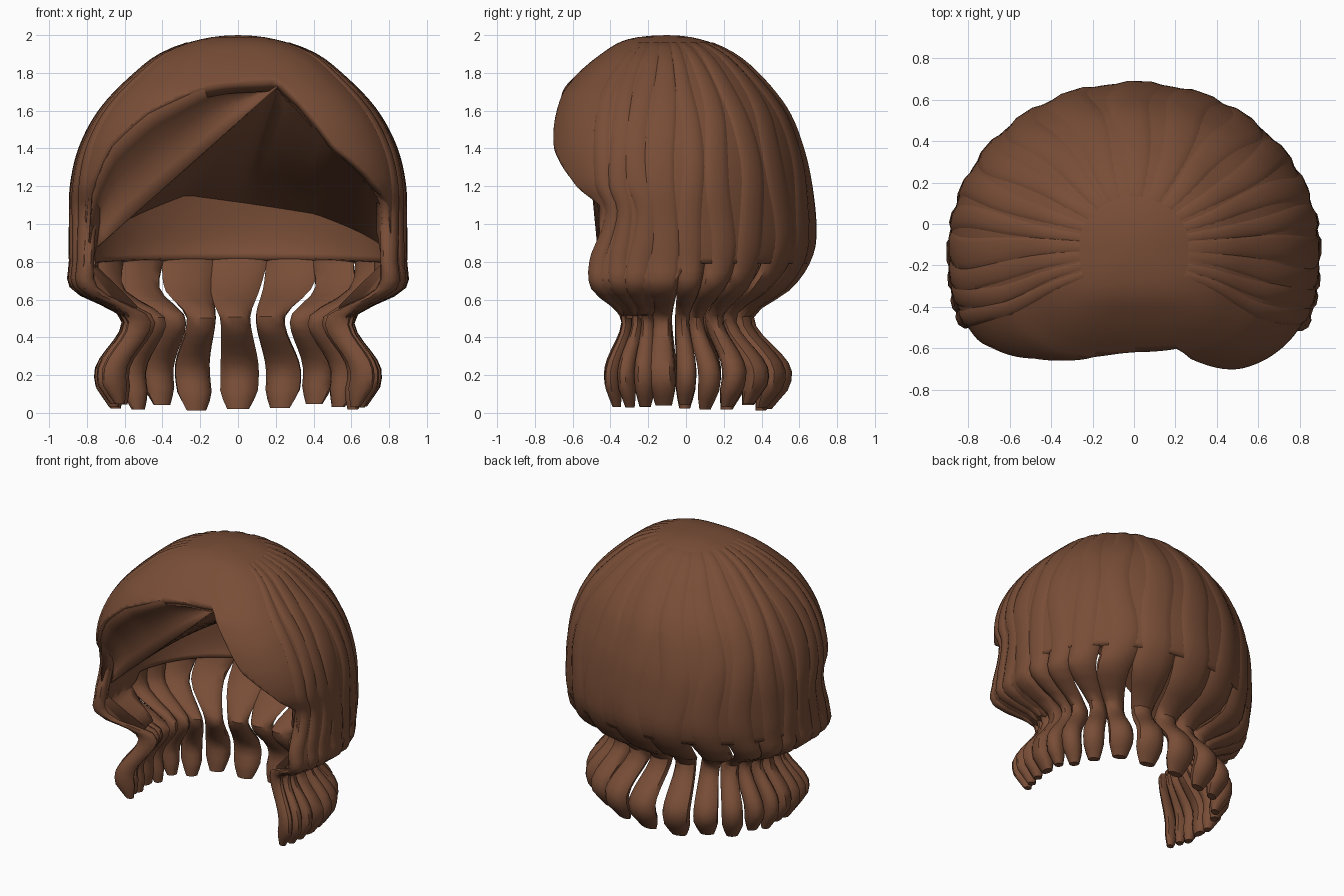
import bpy, bmesh, math, random
from mathutils import Vector

if "Cube" in bpy.data.objects:
    bpy.data.objects.remove(bpy.data.objects["Cube"])

random.seed(4)
CY = -0.1   # centre line of the head

hair = bpy.data.materials.new("brown_hair")
hair.diffuse_color = (0.19, 0.075, 0.038, 1)
hair.use_nodes = True
hair.node_tree.nodes["Principled BSDF"].inputs["Base Color"].default_value = hair.diffuse_color

# Profiles by height: half width, back reach, front reach
WIDTH = [(2, 0), (1.97, .23), (1.9, .41), (1.8, .54), (1.6, .73), (1.4, .835), (1.2, .88), (1, .885),
         (.8, .885), (.65, .87), (.5, .61), (.23, .75), (.01, .71)]
BACK = [(2, 0), (1.98, .17), (1.9, .355), (1.8, .475), (1.6, .635), (1.4, .715), (1.2, .76), (.92, .78),
        (.78, .74), (.65, .64), (.5, .45), (.23, .65), (.01, .58)]
FRONT = [(2, 0), (1.98, .2), (1.9, .35), (1.76, .51), (1.69, .57), (1.45, .65), (1.2, .64), (1.08, .54),
         (.95, .57), (.8, .66), (.65, .66), (.5, .42), (.23, .56), (.01, .52)]
# Hairline height by angle from the face centre
HAIRLINE = [(-180, .79), (-98, .79), (-85, .5), (-64, .5), (-62, .8), (-58, 1.15), (-49, 1.4), (-32, 1.59),
            (-10, 1.72), (0, 1.75), (13, 1.76), (19, 1.63), (29, 1.4), (46, 1.24), (58, 1.1),
            (62, .8), (64, .5), (85, .5), (98, .79), (180, .79)]


def lerp(keys, v):
    for (a, p), (b, q) in zip(keys, keys[1:]):
        if a <= v <= b:
            return p + (q - p) * (v - a) / (b - a)
    return keys[0][1] if v < keys[0][0] else keys[-1][1]


def smooth(keys, z):
    """Cubic interpolation in sqrt(depth), so the crown stays round."""
    k = [(math.sqrt(2 - a), b) for a, b in keys]
    u = math.sqrt(max(0, 2 - z))
    i = 0
    while i < len(k) - 2 and u > k[i + 1][0]:
        i += 1

    def slope(j):
        a, b = k[max(j - 1, 0)], k[min(j + 1, len(k) - 1)]
        return (b[1] - a[1]) / (b[0] - a[0])
    h = k[i + 1][0] - k[i][0]
    t = min(1, (u - k[i][0]) / h)
    return ((2*t**3 - 3*t*t + 1) * k[i][1] + (t**3 - 2*t*t + t) * h * slope(i)
            + (3*t*t - 2*t**3) * k[i + 1][1] + (t**3 - t*t) * h * slope(i + 1))


def head_point(phi, z, out=0.0):
    """Point on the hair surface; phi is degrees from the back towards +x."""
    s, c = math.sin(math.radians(phi)), math.cos(math.radians(phi))
    w = smooth(WIDTH, z)
    if c >= 0:
        x, y = w * s, smooth(BACK, z) * c
    else:
        x = w * math.copysign(abs(s) ** .667, s)
        y = -smooth(FRONT, z) * abs(c) ** .667
    r = math.hypot(x, y)
    f = max(0, 1 + out / r) if r > 1e-5 else 1
    return Vector((x * f, CY + y * f, z))


def make(name, verts, faces, thick=0, recalc=False):
    me = bpy.data.meshes.new(name)
    me.from_pydata(verts, [], faces)
    bm = bmesh.new()
    bm.from_mesh(me)
    bmesh.ops.remove_doubles(bm, verts=bm.verts, dist=1e-4)
    if recalc:
        bmesh.ops.recalc_face_normals(bm, faces=bm.faces)
    bm.to_mesh(me)
    bm.free()
    ob = bpy.data.objects.new(name, me)
    bpy.context.collection.objects.link(ob)
    me.materials.append(hair)
    if thick:
        m = ob.modifiers.new("thickness", 'SOLIDIFY')
        m.thickness, m.offset = thick, -1
    bpy.ops.object.select_all(action='DESELECT')
    ob.select_set(True)
    bpy.context.view_layer.objects.active = ob
    bpy.ops.object.shade_smooth_by_angle(angle=math.radians(45))
    return ob


def grid_faces(n, m):
    return [(i*m + j, i*m + j + 1, (i+1)*m + j + 1, (i+1)*m + j)
            for i in range(n - 1) for j in range(m - 1)]


# Main dome with the face opening
COLS, ROWS = 180, 44
verts = []
for i in range(COLS + 1):
    face_angle = -180 + i * 360 / COLS
    end = lerp(HAIRLINE, face_angle)
    for j in range(ROWS):
        z = 2 - 1.5 * (j / (ROWS - 1)) ** 1.6
        verts.append(head_point(180 - face_angle, max(z, end)))
make("hair_dome", verts, grid_faces(COLS + 1, ROWS), .08)

# Long locks from the crown, tucked at the neck and flicked out at the tips
LOCK_WIDTH = [(0, .8), (.06, .85), (.25, .85), (.5, .85), (.6, .95), (.75, 1.05), (.85, 1.15), (2, 1.15)]
angles = [0, 20, 38, 54, 68, 80, 90, 97, 105, 114]
half = [10, 9.5, 8.5, 7.5, 6.8, 6, 5, 5, 5.5, 5.5]
SEG, STEPS = 10, 46


def lock(name, phi, hw):
    tip = random.uniform(.01, .05)
    wave, amp = random.uniform(0, 6), hw * .2
    verts, faces = [], []
    for j in range(STEPS):
        t = j / (STEPS - 1)
        z = 1.96 - (1.96 - tip) * t ** 1.15
        w = hw * lerp(LOCK_WIDTH, z)
        end = min(1, math.sqrt(max(0.15, (z - tip) / .1)))
        mid = phi + amp * math.sin(z * 7 + wave) * min(1, 2 * z)
        low = lerp([(.5, 1), (.8, 0)], z)
        for k in range(SEG):
            a = 2 * math.pi * k / SEG
            depth = -.03 - .025 * low + (.043 + .025 * low) * math.sin(a) * end
            verts.append(head_point(mid + w * end ** .5 * math.cos(a), z, depth))
    for j in range(STEPS - 1):
        for k in range(SEG):
            n = (k + 1) % SEG
            faces.append((j*SEG + k, j*SEG + n, (j+1)*SEG + n, (j+1)*SEG + k))
    faces.append(tuple(range(SEG)))
    faces.append(tuple((STEPS - 1) * SEG + k for k in range(SEG)))
    make(name, verts, faces, recalc=True)


for n, (p, h) in enumerate(zip(angles, half)):
    lock(f"lock_right_{n}" if n else "lock_back", p, h)
    if n:
        lock(f"lock_left_{n}", -p, h)

# Underside of the swept fringe, from the hairline to a straight diagonal edge
a, b = Vector((.24, -.58, 1.75)), Vector((-.74, -.42, .88))
verts = []
N, M = 24, 6
for i in range(N):
    t = i / (N - 1)
    ang = 13 - 74 * t
    edge = head_point(180 - ang, lerp(HAIRLINE, ang), -.02)
    for j in range(M):
        s = j / (M - 1)
        verts.append(edge.lerp(a.lerp(b, t), s) + Vector((0, .06 * math.sin(math.pi * s), 0)))
make("fringe_underside", verts, grid_faces(N, M), .01)

# Sloping inner ceiling, from the fringe down to the inside of the back wall
BACK_EDGE = [(-75, .88), (-20, 1.15), (30, 1.05), (75, .85)]
verts = []
N = 40
for i in range(N):
    t = i / (N - 1)
    phi = -75 + 150 * t
    if t < .5:
        front = b.lerp(a, t * 2)
    else:
        ang = 13 + 47 * (t - .5) * 2
        front = head_point(180 - ang, lerp(HAIRLINE, ang), -.04)
    back = head_point(phi, lerp(BACK_EDGE, phi), -.07)
    for j in range(8):
        verts.append(front.lerp(back, j / 7))
make("inner_ceiling", verts, grid_faces(N, 8))
